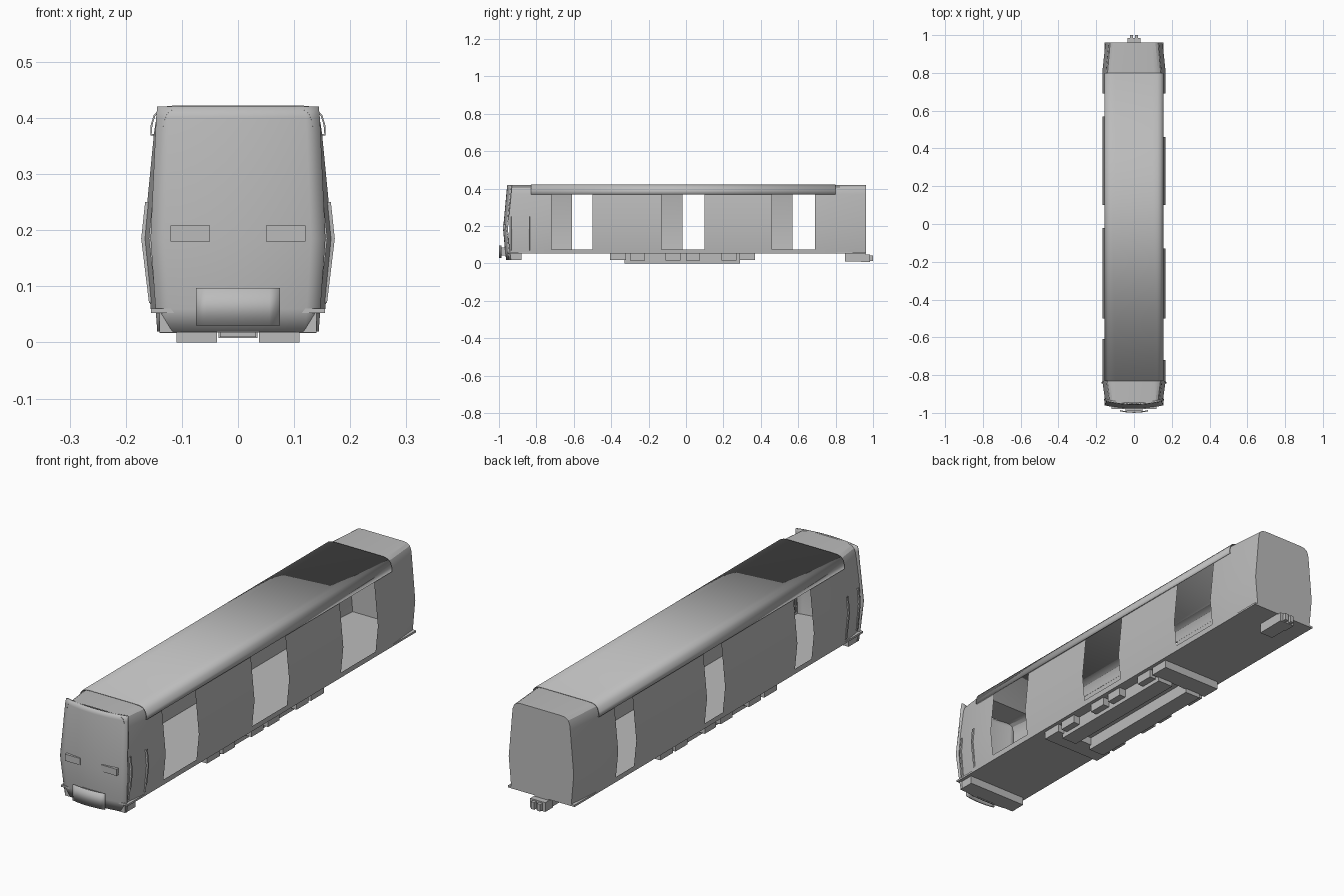
import bpy, bmesh, math

if "Cube" in bpy.data.objects:
    bpy.data.objects.remove(bpy.data.objects["Cube"])

grey = bpy.data.materials.new("body_grey")
grey.diffuse_color = (0.5, 0.5, 0.5, 1)
grey.use_nodes = True
grey.node_tree.nodes["Principled BSDF"].inputs["Base Color"].default_value = grey.diffuse_color


def finish(name, bm, smooth=True):
    bmesh.ops.recalc_face_normals(bm, faces=bm.faces)
    me = bpy.data.meshes.new(name)
    bm.to_mesh(me)
    bm.free()
    ob = bpy.data.objects.new(name, me)
    bpy.context.collection.objects.link(ob)
    me.materials.append(grey)
    if smooth:
        bpy.ops.object.select_all(action='DESELECT')
        ob.select_set(True)
        bpy.context.view_layer.objects.active = ob
        bpy.ops.object.shade_smooth_by_angle(angle=math.radians(25))
    return ob


def box(name, x0, x1, y0, y1, z0, z1):
    bm = bmesh.new()
    bmesh.ops.create_cube(bm, size=1)
    for v in bm.verts:
        v.co = [lo + (c + 0.5) * (hi - lo) for c, lo, hi in
                zip(v.co, (x0, y0, z0), (x1, y1, z1))]
    return finish(name, bm, False)


def grid(rows, skip=lambda c: False):
    """Skin rows of points with quads, leaving out faces by their centre."""
    bm = bmesh.new()
    vs = [[bm.verts.new(p) for p in row] for row in rows]
    for a, b in zip(vs, vs[1:]):
        for i in range(len(a) - 1):
            quad = (a[i], a[i + 1], b[i + 1], b[i])
            c = sum((v.co for v in quad[1:]), quad[0].co.copy()) / 4
            if not skip(c):
                bm.faces.new(quad)
    return bm, vs


def thicken(ob, t):
    m = ob.modifiers.new("thickness", 'SOLIDIFY')
    m.thickness, m.offset = t, 0


def both(half):
    return half + [(-x, z) for x, z in reversed(half)]


# Body shell: lofted section, tapered ends, door openings left out
section = both([(0.155, 0.055), (0.157, 0.075), (0.168, 0.185), (0.150, 0.37),
                (0.147, 0.392), (0.140, 0.408), (0.126, 0.417), (0.105, 0.42)])
wide = [(-0.72, -0.50), (-0.13, 0.10), (0.46, 0.69)]
narrow = [(-0.61, -0.50), (-0.02, 0.10), (0.57, 0.69)]
ys = sorted({-0.945, -0.83, 0.80, 0.962, *[y for d in wide + narrow for y in d]})


def is_door(c):
    doors = wide if c.x > 0 else narrow
    return 0.075 < c.z < 0.37 and any(a < c.y < b for a, b in doors)


def taper(y):
    if y < -0.83:
        return 1 - 0.1 * (-0.83 - y) / 0.115
    return 1 - 0.1 * max(0, y - 0.80) / 0.162


bm, rings = grid([[(x * taper(y), y, z) for x, z in section] for y in ys], is_door)
bm.faces.new(rings[-1])
finish("body_shell", bm)

# Floor plate with square corners
box("floor", -0.155, 0.155, -0.955, 0.962, 0.052, 0.06)

# Roof cover with overhanging gutters
cover = both([(0.150, 0.37), (0.155, 0.37), (0.154, 0.388), (0.149, 0.404),
              (0.139, 0.415), (0.124, 0.42), (0.10, 0.421)])
bm, _ = grid([[(x, y, z) for x, z in cover] for y in (-0.83, 0.80)])
thicken(finish("roof_cover", bm), 0.003)

# Curved front mask: z, half width, nose position
mask_rows = [(0.02, 0.143, -0.958), (0.06, 0.146, -0.963), (0.185, 0.155, -0.974),
             (0.40, 0.145, -0.954), (0.42, 0.143, -0.951)]
rows = [[(w * k / 6, y + 0.018 * (k / 6) ** 2, z) for k in range(-6, 7)]
        for z, w, y in mask_rows]
bm, _ = grid(rows)
thicken(finish("front_mask", bm), 0.008)

# Cab top lip and lower skirt closing the gap behind the mask
box("cab_skirt", -0.14, 0.14, -0.95, -0.88, 0.018, 0.054)

# Lamps, grab rails and underfloor boxes on both sides
for s, side in ((1, "right"), (-1, "left")):
    def mbox(name, x0, x1, *rest):
        box(f"{side}_{name}", min(s * x0, s * x1), max(s * x0, s * x1), *rest)

    mbox("lamp", 0.05, 0.12, -0.979, -0.955, 0.18, 0.208)
    for n, y in enumerate((-0.84, -0.93)):
        f = taper(y)
        rail = [(0.157, 0.07), (0.171, 0.185), (0.164, 0.25)]
        bm, _ = grid([[(s * (x * f + dx), y + dy, z) for dx, dy in
                       ((-0.006, -0.006), (0.003, -0.004), (0.003, 0.004), (-0.006, 0.006))]
                      for x, z in rail])
        finish(f"{side}_grab_rail_{n + 1}", bm, False)
    mbox("equipment_beam", 0.037, 0.11, -0.33, 0.29, 0.0, 0.054)
    for n, (a, b) in enumerate(((-0.30, -0.22), (-0.11, -0.03),
                                (0.0, 0.075), (0.19, 0.27))):
        mbox(f"equipment_box_{n + 1}", 0.11, 0.14, a, b, 0.017, 0.054)

# Cross members at the ends of the equipment
box("front_cross_member", -0.14, 0.14, -0.405, -0.32, 0.018, 0.054)
box("rear_cross_member", -0.14, 0.14, 0.285, 0.37, 0.018, 0.054)

# Front buffer plate, slightly bowed, on a short stem
bm, _ = grid([[(0.0745 * k / 4, -0.9965 + 0.008 * (k / 4) ** 2, z)
               for k in range(-4, 5)] for z in (0.03, 0.097)])
thicken(finish("front_buffer", bm), 0.006)
box("front_buffer_stem", -0.045, 0.045, -0.99, -0.95, 0.042, 0.085)

# Rear coupler: bar, head and two small prongs
box("coupler_bar", -0.032, 0.032, 0.85, 0.96, 0.01, 0.054)
box("coupler_head", -0.035, 0.035, 0.935, 0.985, 0.008, 0.047)
for s in (-1, 1):
    box("coupler_prong", s * 0.014 - 0.008, s * 0.014 + 0.008, 0.98, 1.0, 0.012, 0.042)
